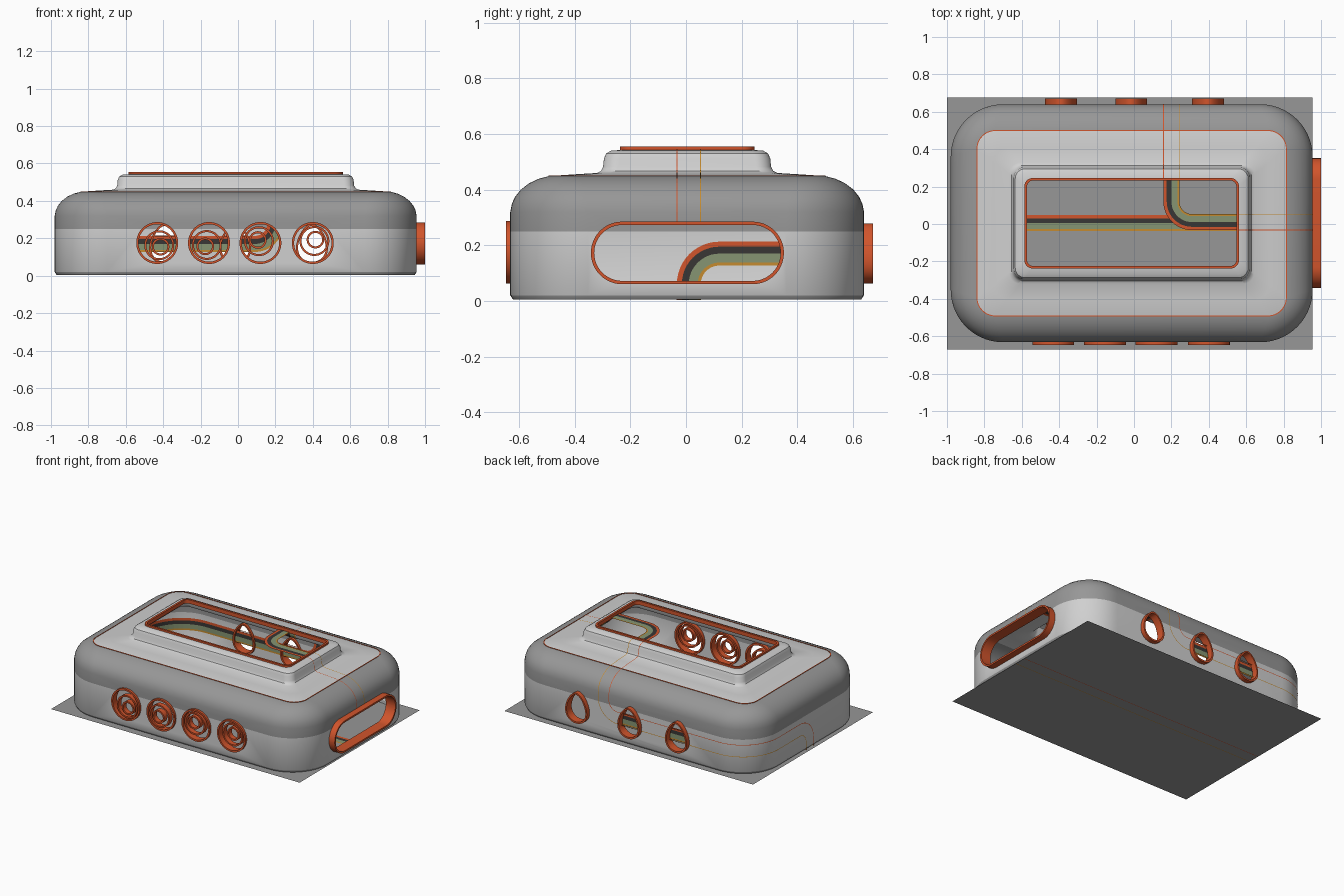
import bpy, bmesh, math
from mathutils import Vector as V

if "Cube" in bpy.data.objects:
    bpy.data.objects.remove(bpy.data.objects["Cube"])

def mat(name, r, g, b):
    m = bpy.data.materials.new(name)
    m.diffuse_color = (r, g, b, 1)
    m.use_nodes = True
    m.node_tree.nodes["Principled BSDF"].inputs["Base Color"].default_value = m.diffuse_color
    return m

LIGHT = mat("light_grey", .63, .63, .63)
MID = mat("mid_grey", .31, .31, .31)
ORANGE = mat("burnt_orange", .64, .09, .025)
DARK = mat("charcoal", .04, .037, .035)
GREEN = mat("sage_green", .24, .30, .17)
GOLD = mat("gold", .56, .26, .03)

def make(name, verts, faces, mats, idx=None, smooth=True, closed=True):
    me = bpy.data.meshes.new(name)
    me.from_pydata([tuple(v) for v in verts], [], faces)
    for m in mats:
        me.materials.append(m)
    if idx:
        for p, i in zip(me.polygons, idx):
            p.material_index = i
    if closed:
        bm = bmesh.new()
        bm.from_mesh(me)
        bmesh.ops.recalc_face_normals(bm, faces=bm.faces)
        bm.to_mesh(me)
        bm.free()
    ob = bpy.data.objects.new(name, me)
    bpy.context.collection.objects.link(ob)
    if smooth:
        activate(ob)
        bpy.ops.object.shade_smooth_by_angle(angle=math.radians(35))
    return ob

def activate(ob):
    bpy.ops.object.select_all(action='DESELECT')
    ob.select_set(True)
    bpy.context.view_layer.objects.active = ob

# ---------- outlines ----------
def round_rect(x0, x1, y0, y1, r, n=14):
    pts = []
    for k, (cx, cy) in enumerate([(x1 - r, y1 - r), (x0 + r, y1 - r), (x0 + r, y0 + r), (x1 - r, y0 + r)]):
        for i in range(n + 1):
            a = math.pi / 2 * (k + i / n)
            pts.append((cx + r * math.cos(a), cy + r * math.sin(a)))
    return pts

def circle(cx, cz, r, n=48):
    return [(cx + r * math.cos(2 * math.pi * i / n), cz + r * math.sin(2 * math.pi * i / n)) for i in range(n)]

def egg(cx, cz, a, b, n=40):
    return [(cx + a * math.sin(t) * (1 - .25 * math.cos(t)), cz + b * math.cos(t))
            for t in (2 * math.pi * i / n for i in range(n))]

PLACE = {'x': lambda p, h: (h, p[0], p[1]), 'y': lambda p, h: (p[0], h, p[1]), 'z': lambda p, h: (p[0], p[1], h)}

def tube(name, outer, inner, axis, h0, h1):
    f, n = PLACE[axis], len(outer)
    loops = [(outer, h0), (outer, h1), (inner, h1), (inner, h0)]
    verts = [f(p, h) for l, h in loops for p in l]
    faces = [(k * n + i, k * n + (i + 1) % n, (k + 1) % 4 * n + (i + 1) % n, (k + 1) % 4 * n + i)
             for k in range(4) for i in range(n)]
    return make(name, verts, faces, [ORANGE])

def prism(outline, axis, h0, h1):
    f, n = PLACE[axis], len(outline)
    verts = [f(p, h) for h in (h0, h1) for p in outline]
    faces = [(i, (i + 1) % n, n + (i + 1) % n, n + i) for i in range(n)]
    faces += [tuple(range(n)), tuple(range(n, 2 * n))]
    ob = make("cutter", verts, faces, [LIGHT], smooth=False)
    ob.hide_render = True
    return ob

# ---------- shell: (inset, height) profile swept round a rounded rectangle ----------
X0, X1, Y0, Y1 = -.98, .955, -.632, .64
PROF = [(.010, .005), (0, .02), (0, .25), (0, .32), (.006, .35), (.018, .375), (.038, .40), (.068, .423),
        (.102, .439), (.14, .449), (.23, .455), (.312, .460), (.326, .467), (.334, .482), (.337, .512),
        (.345, .530), (.362, .540), (.40, .543)]

def offset(t):
    out = []
    for i, p in enumerate(PROF):
        a, b = PROF[max(i - 1, 0)], PROF[min(i + 1, len(PROF) - 1)]
        d = V((b[0] - a[0], b[1] - a[1])).normalized()
        out.append((p[0] + d.y * t, p[1] - d.x * t))
    out[0] = (PROF[0][0] + t, .005)
    return out

def radius(d):
    return .28 - d * 1.3 if d < .14 else .098 - (d - .14) * .22

def ring(d, z):
    return [(x, y, z) for x, y in round_rect(X0 + d, X1 - d, Y0 + d, Y1 - d, radius(d))]

loops = offset(0) + offset(.007)[::-1]
verts = [v for d, z in loops for v in ring(d, z)]
n, L = len(verts) // len(loops), len(loops)
faces, idx = [], []
for k in range(L):
    j = (k + 1) % L
    seg = k if k < L // 2 else L - 2 - k
    for i in range(n):
        faces.append((k * n + i, k * n + (i + 1) % n, j * n + (i + 1) % n, j * n + i))
        idx.append(1 if seg == 0 or 2 <= seg <= 8 else 0)
shell = make("shell", verts, faces, [LIGHT, MID], idx)

# ---------- windows: trim tubes and matching cuts ----------
cutters = []
# front round portholes with nested off-centre rings
for i, (cx, dx, dz) in enumerate([(-.432, .018, -.02), (-.155, -.02, -.018), (.12, -.014, .016), (.40, .014, .018)]):
    cz = .175
    tube(f"porthole_trim_{i}", circle(cx, cz, .112), circle(cx, cz, .1), 'y', -.648, -.60)
    tube(f"porthole_middle_{i}", circle(cx + dx * .6, cz + dz * .6, .08), circle(cx + dx * .6, cz + dz * .6, .069), 'y', -.646, -.61)
    tube(f"porthole_inner_{i}", circle(cx + dx, cz + dz, .047), circle(cx + dx, cz + dz, .036), 'y', -.646, -.61)
    cutters.append(prism(circle(cx, cz, .108), 'y', -.75, -.5))
# back egg-shaped windows
for i, cx in enumerate((-.39, -.015, .395)):
    tube(f"egg_window_trim_{i}", egg(cx, .17, .083, .108), egg(cx, .17, .072, .096), 'y', .615, .672)
    cutters.append(prism(egg(cx, .17, .079, .104), 'y', .5, .75))
# right long window
def slot(g):
    return round_rect(-.342 + g, .352 - g, .06 + g, .285 - g, .1124 - g)
tube("side_window_trim", slot(0), slot(.012), 'x', .925, 1.0)
cutters.append(prism(slot(.004), 'x', .8, 1.1))

for c in cutters:
    activate(shell)
    m = shell.modifiers.new("cut", 'BOOLEAN')
    m.operation, m.solver, m.object = 'DIFFERENCE', 'EXACT', c
    bpy.ops.object.modifier_apply(modifier=m.name)
    bpy.data.objects.remove(c)
activate(shell)
bpy.ops.object.shade_smooth_by_angle(angle=math.radians(35))

# top opening frame and thin line round the plateau
def top_rect(d, r):
    return round_rect(X0 + d, X1 - d, Y0 + d, Y1 - d, r)
tube("top_opening_frame", top_rect(.394, .045), top_rect(.408, .031), 'z', .528, .555)
tube("plateau_line", top_rect(.138, .1), top_rect(.143, .095), 'z', .445, .4515)

# ---------- base plate ----------
make("base_plate", [(-1, -.672, .002), (.955, -.672, .002), (.955, .676, .002), (-1, .676, .002)],
     [(0, 1, 2, 3)], [MID], smooth=False, closed=False)

# ---------- striped ribbon ----------
BANDS = [.043, .025, 0, -.032, -.043]

def strip(name, path, offs, mats):
    m = len(offs)
    verts = [c + s * o for c, s in path for o in offs]
    faces, idx = [], []
    for i in range(len(path) - 1):
        for j in range(m - 1):
            faces.append((i * m + j, i * m + j + 1, i * m + m + j + 1, i * m + m + j))
            idx.append(j)
    return make(name, verts, faces, mats, idx, smooth=False, closed=False)

def wall_path(t):
    """Up the left wall, along the back wall and over the top to the opening."""
    out, x, y = [], X0 + t, Y1 - t
    out.append((V((x, .01, .004)), V((0, -1, 0))))
    for i in range(13):
        a = math.pi / 2 * i / 12
        s = V((0, -math.cos(a), math.sin(a)))
        out.append((V((x, .12, .06)) + s * .11, s))
    up = V((0, 0, 1))
    for px, py in reversed(round_rect(X0 + t, X1 - t, Y0 + t, Y1 - t, .28)[15:30]):
        out.append((V((px, py, .17)), up))
    for i in range(13):
        a = math.pi / 2 * i / 12
        s = V((-math.sin(a), 0, math.cos(a)))
        out.append((V((.09, y, .28)) - s * .11, s))
    for d, z in offset(t)[3:]:
        out.append((V((.2, Y1 - d, z)), V((-1, 0, 0))))
    return out

def side_path(t):
    """From the opening down the right side to the long window."""
    pts = offset(t)[3:][::-1] + [(t, .286)]
    return [(V((X1 - d, .01, z)), V((0, -1, 0))) for d, z in pts]

bridge = [(V((.2, .25, .534)), V((-1, 0, 0)))]
for i in range(13):
    a = math.pi / 2 * i / 12
    s = V((-math.cos(a), -math.sin(a), 0))
    bridge.append((V((.31, .12, .534)) + s * .11, s))
bridge.append((V((.56, .01, .534)), V((0, -1, 0))))
floor = [(V((x, .005, .006)), V((0, 1, 0))) for x in (.945, -.975)]

STRIPES = [ORANGE, DARK, GREEN, GOLD]
strip("wall_ribbon", wall_path(.010), BANDS, STRIPES)
strip("side_ribbon", side_path(.010), BANDS, STRIPES)
strip("bridge_ribbon", bridge, BANDS, STRIPES)
strip("floor_ribbon", floor, BANDS, STRIPES)

# thin ribbon edges showing on the outside and underneath
under = [(V((x, .005, 0)), V((0, 1, 0))) for x in (.955, -.985)]
for nm, p in (("wall", wall_path(-.0015)), ("side", side_path(-.0015)), ("floor", under)):
    strip(nm + "_edge_orange", p, [.044, .040], [ORANGE])
    strip(nm + "_edge_gold", p, [-.040, -.044], [GOLD])
